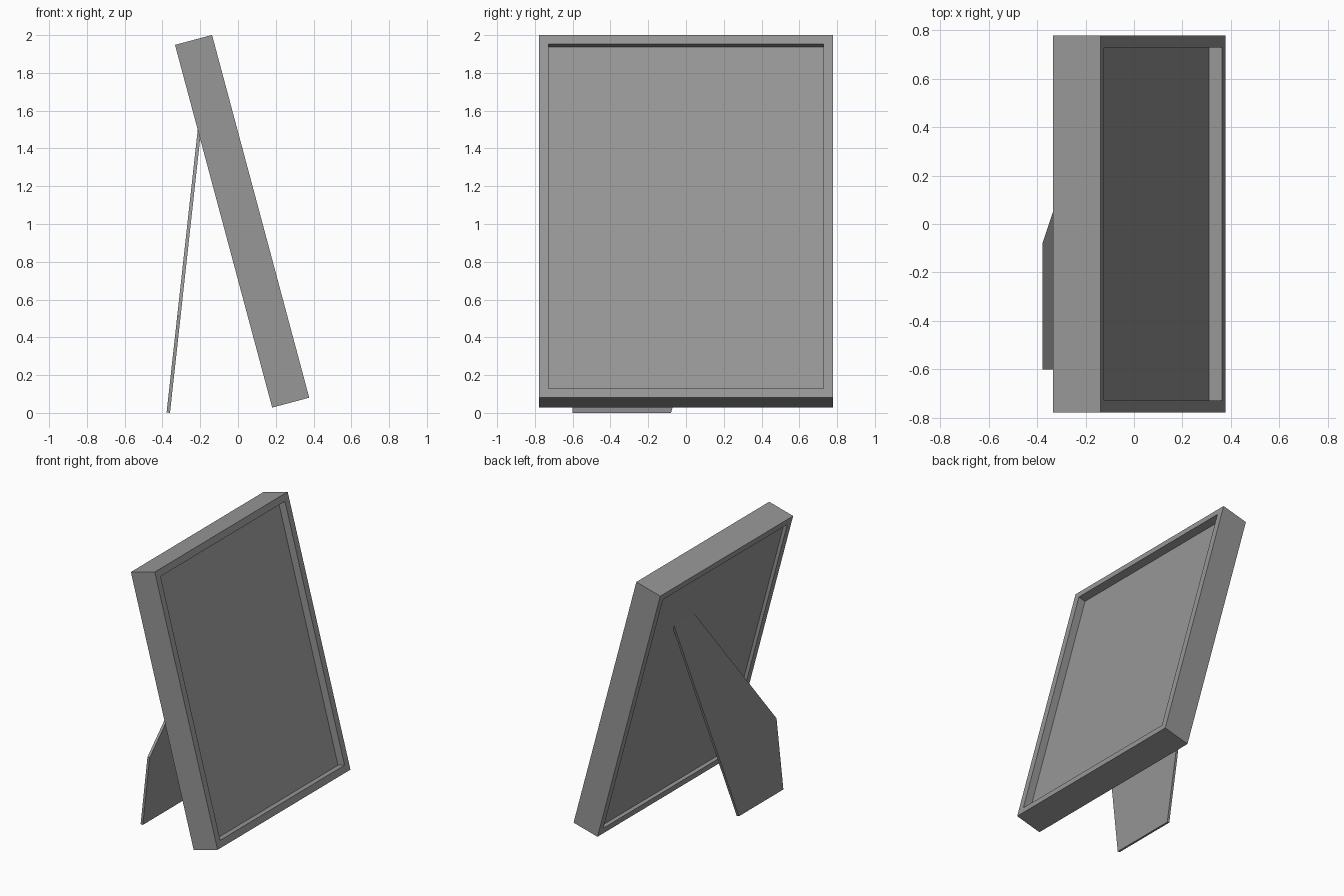
import bpy, bmesh
from math import radians, atan2
from mathutils import Matrix, Vector

if "Cube" in bpy.data.objects:
    bpy.data.objects.remove(bpy.data.objects["Cube"])

dark_grey = bpy.data.materials.new("dark_grey")
dark_grey.diffuse_color = (0.31, 0.31, 0.31, 1)
dark_grey.use_nodes = True
dark_grey.node_tree.nodes["Principled BSDF"].inputs["Base Color"].default_value = dark_grey.diffuse_color


def add_object(name, bm, matrix):
    bmesh.ops.recalc_face_normals(bm, faces=bm.faces)
    mesh = bpy.data.meshes.new(name)
    bm.to_mesh(mesh)
    bm.free()
    mesh.materials.append(dark_grey)
    obj = bpy.data.objects.new(name, mesh)
    obj.matrix_world = matrix
    bpy.context.collection.objects.link(obj)
    return obj


# Picture frame: a leaning slab, origin at its lower back edge
DEPTH, WIDTH, HEIGHT, BORDER = 0.203, 1.555, 1.988, 0.05
bm = bmesh.new()
bmesh.ops.create_cube(bm, size=1)
bmesh.ops.scale(bm, vec=(DEPTH, WIDTH, HEIGHT), verts=bm.verts)
bmesh.ops.translate(bm, vec=(DEPTH / 2, 0, HEIGHT / 2), verts=bm.verts)
bm.normal_update()

# Sunken picture on the front, shallower backing board on the rear
for direction, recess in ((1, 0.056), (-1, 0.025)):
    face = max(bm.faces, key=lambda f: f.normal.x * direction * f.calc_area())
    bmesh.ops.inset_individual(bm, faces=[face], thickness=BORDER, use_even_offset=True)
    bmesh.ops.inset_individual(bm, faces=[face], thickness=0, depth=-recess)
    bm.normal_update()
add_object("picture_frame", bm,
           Matrix.Translation((0.181, 0, 0.028)) @ Matrix.Rotation(radians(-15), 4, 'Y'))

# Easel leg: slanted board profile (y, height), sunk slightly into the backing
THICK = 0.018
profile = [(-0.60, 0), (-0.08, 0), (0.45, 1.62), (0.235, 1.62), (-0.60, 0.515)]
bm = bmesh.new()
face = bm.faces.new([bm.verts.new((0, y, z)) for y, z in profile])
solid = bmesh.ops.extrude_face_region(bm, geom=[face])
bmesh.ops.translate(bm, vec=Vector((THICK, 0, 0)),
                    verts=[v for v in solid["geom"] if isinstance(v, bmesh.types.BMVert)])
add_object("easel_leg", bm,
           Matrix.Translation((-0.378, 0, 0.002)) @ Matrix.Rotation(atan2(0.11, 1), 4, 'Y'))
